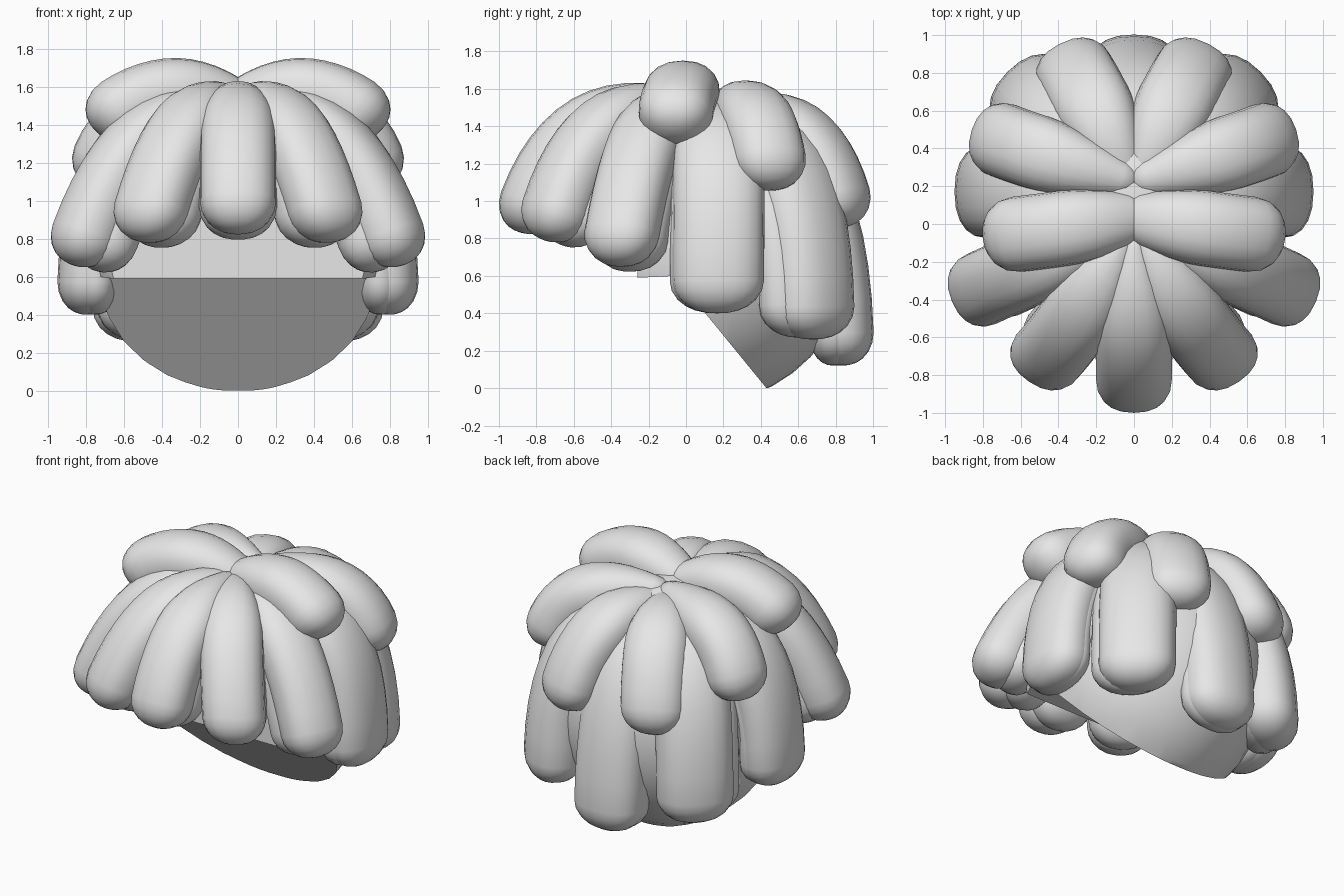
import bpy, bmesh, math
from mathutils import Vector

if "Cube" in bpy.data.objects:
    bpy.data.objects.remove(bpy.data.objects["Cube"])

mat = bpy.data.materials.new("hair_grey")
mat.diffuse_color = (0.8, 0.8, 0.8, 1)
mat.use_nodes = True
mat.node_tree.nodes["Principled BSDF"].inputs["Base Color"].default_value = mat.diffuse_color
SIDES = 20


def add_object(name, bm):
    bmesh.ops.recalc_face_normals(bm, faces=bm.faces)
    me = bpy.data.meshes.new(name)
    bm.to_mesh(me)
    bm.free()
    me.materials.append(mat)
    ob = bpy.data.objects.new(name, me)
    bpy.context.collection.objects.link(ob)
    return ob


def fat(v, power=0.88):
    """Push a sine or cosine outward for a slightly boxy round section."""
    return math.copysign(abs(v) ** power, v)


def lock(name, root, mid, tip, w=0.2, t=0.17, root_w=0.3, root_t=0.8):
    """A plump lock of hair swept along a curve, with a rounded tip."""
    p0, p1, p2 = Vector(root), Vector(mid), Vector(tip)
    out = p2 - p0
    side = Vector((-out.y, out.x, 0)).normalized()
    cap = 0.18 / (2 * (p2 - p1).length)
    # stations along the curve: (parameter, roundness factor)
    stations = [(i / 12 * (1 - cap), 1.0) for i in range(13)]
    stations += [(1 - cap + cap * math.sin(a), fat(math.cos(a)))
                 for a in (math.radians(d) for d in (18, 36, 52, 66, 79))]
    bm = bmesh.new()
    rings = []
    for s, k in stations:
        c = p0 * (1 - s) ** 2 + p1 * 2 * s * (1 - s) + p2 * s * s
        tangent = ((p1 - p0) * (1 - s) + (p2 - p1) * s).normalized()
        normal = tangent.cross(side).normalized()
        grow = math.sin(min(1, s / 0.5) * math.pi / 2)
        rw = w * k * (root_w + (1 - root_w) * grow)
        rt = t * k * (root_t + (1 - root_t) * grow)
        rings.append([bm.verts.new(c + side * rw * fat(math.cos(a)) + normal * rt * fat(math.sin(a)))
                      for a in (2 * math.pi * j / SIDES for j in range(SIDES))])
    for r0, r1 in zip(rings, rings[1:]):
        for j in range(SIDES):
            n = (j + 1) % SIDES
            bm.faces.new((r0[j], r0[n], r1[n], r1[j]))
    bm.faces.new(rings[0])
    end = bm.verts.new(p2)
    for j in range(SIDES):
        bm.faces.new((rings[-1][j], rings[-1][(j + 1) % SIDES], end))
    for f in bm.faces:
        f.smooth = True
    return add_object(name, bm)


# scalp: an ellipsoid trimmed by a side profile of forehead, temple and nape
bm = bmesh.new()
bmesh.ops.create_uvsphere(bm, u_segments=32, v_segments=20, radius=1)
for v in bm.verts:
    v.co = Vector((v.co.x * 0.76, v.co.y * 0.8 + 0.1, v.co.z * 0.84 + 0.76))
scalp = add_object("scalp", bm)

bm = bmesh.new()
profile = [(-0.26, 2), (-0.26, 0.59), (-0.06, 0.6), (0.43, 0.0), (1.5, 0.0), (1.5, 2)]
face = bm.faces.new([bm.verts.new((-1.5, y, z)) for y, z in profile])
ext = bmesh.ops.extrude_face_region(bm, geom=[face])
bmesh.ops.translate(bm, vec=(3, 0, 0),
                    verts=[g for g in ext["geom"] if isinstance(g, bmesh.types.BMVert)])
cutter = add_object("scalp_trim", bm)
cutter.hide_render = True

mod = scalp.modifiers.new("trim", 'BOOLEAN')
mod.operation = 'INTERSECT'
mod.solver = 'EXACT'
mod.object = cutter
deps = bpy.context.evaluated_depsgraph_get()
trimmed = bpy.data.meshes.new_from_object(scalp.evaluated_get(deps))
scalp.modifiers.clear()
scalp.data = trimmed
bpy.data.objects.remove(cutter)
bpy.context.view_layer.objects.active = scalp
scalp.select_set(True)
bpy.ops.object.shade_smooth_by_angle(angle=math.radians(30))

# locks: name, root, bend, tip, half width, half thickness, root width ratio, has under-layer
LOCKS = [
    ("fringe_centre", (0, -0.05, 1.46), (0, -0.68, 1.59), (0, -0.88, 0.83), 0.20, 0.17, 0.28, True),
    ("fringe_inner", (0.04, -0.05, 1.46), (0.30, -0.55, 1.59), (0.50, -0.74, 0.79), 0.20, 0.17, 0.35, True),
    ("fringe_outer", (0.08, -0.05, 1.45), (0.60, -0.24, 1.53), (0.86, -0.37, 0.66), 0.20, 0.17, 0.4, True),
    ("top_side", (0, 0.03, 1.48), (0.40, -0.03, 1.71), (0.75, -0.07, 1.37), 0.20, 0.18, 0.68, False),
    ("back_upper_outer", (0, 0.22, 1.44), (0.65, 0.41, 1.60), (0.73, 0.46, 1.06), 0.20, 0.18, 0.45, False),
    ("back_upper_inner", (0.04, 0.25, 1.41), (0.25, 0.72, 1.53), (0.34, 0.84, 0.86), 0.21, 0.17, 0.5, False),
    ("lower_side", (0.10, 0.17, 1.40), (0.82, 0.18, 1.50), (0.785, 0.17, 0.40), 0.245, 0.165, 0.8, True),
    ("lower_back_outer", (0.06, 0.20, 1.40), (0.56, 0.69, 1.43), (0.54, 0.675, 0.26), 0.245, 0.185, 0.8, True),
    ("lower_back_centre", (0, 0.20, 1.40), (0, 0.84, 1.39), (0, 0.83, 0.12), 0.24, 0.175, 0.8, True),
]


def flip(p, s):
    return (p[0] * s, p[1], p[2])


def inward(p, k, dy, dz):
    return (p[0] * k, p[1] * k + dy, p[2] + dz)


for name, root, mid, tip, w, t, rw, under in LOCKS:
    central = root[0] == 0 and tip[0] == 0
    for s, label in ((1, "right"), (-1, "left")):
        if central and s < 0:
            continue
        full = name if central else f"{name}_{label}"
        r, m, e = flip(root, s), flip(mid, s), flip(tip, s)
        lock(full + "_lock", r, m, e, w, t, rw)
        # second lock tucked beneath the outer one
        if under:
            if "fringe" in name:
                k, dy, dz, thin = 0.86, 0, -0.03, 0.9
            elif "outer" in name:
                k, dy, dz, thin = 0.98, -0.06, 0.01, 0.8
            else:
                k, dy, dz, thin = 0.95, 0, 0.0, 0.75
            lock(full + "_under_lock", inward(r, k, dy, -0.05), inward(m, k, dy, -0.08),
                 inward(e, k, dy, dz), w * 1.02, t * thin, rw)
